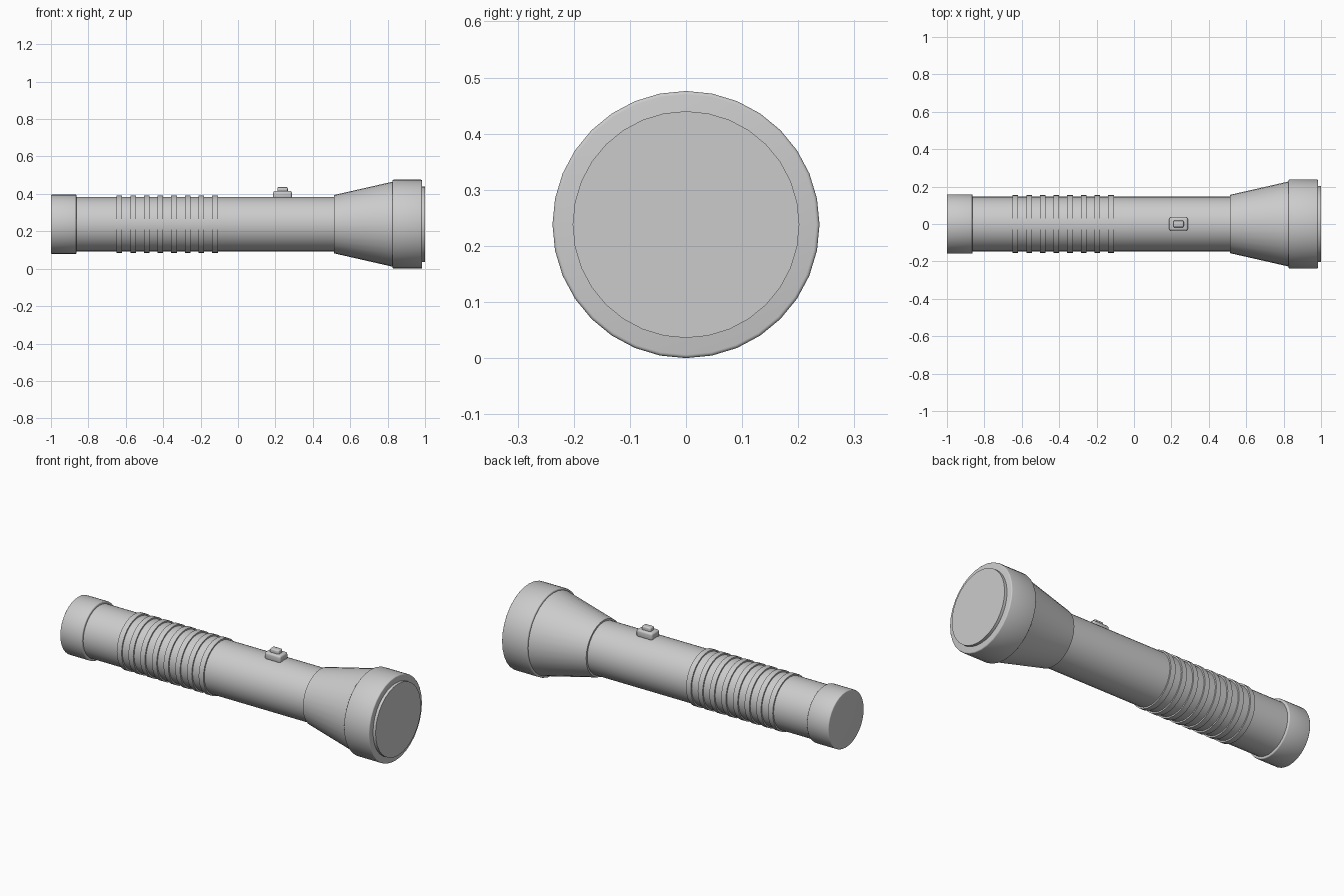
import bpy, bmesh, math

if "Cube" in bpy.data.objects:
    bpy.data.objects.remove(bpy.data.objects["Cube"])

AXIS_Z = 0.238
SIDES = 32


def finish(bm, name, bevel):
    # Round the hard edges, then smooth everything below the sharp angle
    bmesh.ops.recalc_face_normals(bm, faces=bm.faces)
    if bevel:
        hard = [e for e in bm.edges if e.calc_face_angle(0) > math.radians(40)]
        bmesh.ops.bevel(bm, geom=hard, offset=bevel, segments=3,
                        profile=0.5, affect='EDGES')
    mesh = bpy.data.meshes.new(name)
    bm.to_mesh(mesh)
    bm.free()
    obj = bpy.data.objects.new(name, mesh)
    bpy.context.collection.objects.link(obj)
    bpy.ops.object.select_all(action='DESELECT')
    obj.select_set(True)
    bpy.context.view_layer.objects.active = obj
    bpy.ops.object.shade_smooth_by_angle(angle=math.radians(35))
    return obj


def lathe(name, profile, bevel=0.0):
    # Closed solid around the long axis from (x, radius) pairs
    bm = bmesh.new()
    rings = []
    for x, r in profile:
        angles = [2 * math.pi * i / SIDES for i in range(SIDES)]
        rings.append([bm.verts.new((x, r * math.sin(a), AXIS_Z + r * math.cos(a)))
                      for a in angles])
    for a, b in zip(rings, rings[1:]):
        for i in range(SIDES):
            j = (i + 1) % SIDES
            bm.faces.new((a[i], a[j], b[j], b[i]))
    bm.faces.new(rings[0])
    bm.faces.new(rings[-1])
    return finish(bm, name, bevel)


def box(name, center, size, bevel):
    bm = bmesh.new()
    bmesh.ops.create_cube(bm, size=1)
    for v in bm.verts:
        v.co = [c + k * s for c, k, s in zip(center, v.co, size)]
    return finish(bm, name, bevel)


# Handle
lathe("body_tube", [(-0.88, 0.146), (0.53, 0.146)])
lathe("tail_cap", [(-1.0, 0.159), (-0.864, 0.159)], 0.005)
for n in range(8):
    x = -0.634 + n * 0.073
    lathe(f"grip_ring_{n + 1}", [(x - 0.015, 0.154), (x + 0.015, 0.154)])

# Head
lathe("head_cone", [(0.514, 0.156), (0.83, 0.228)])
lathe("bezel", [(0.826, 0.238), (0.984, 0.238)], 0.006)
lathe("lens", [(0.96, 0.202), (1.0, 0.202)])

# Switch
box("switch_base", (0.238, 0, 0.395), (0.1, 0.07, 0.042), 0.01)
box("switch_button", (0.238, 0, 0.421), (0.056, 0.036, 0.03), 0.007)
